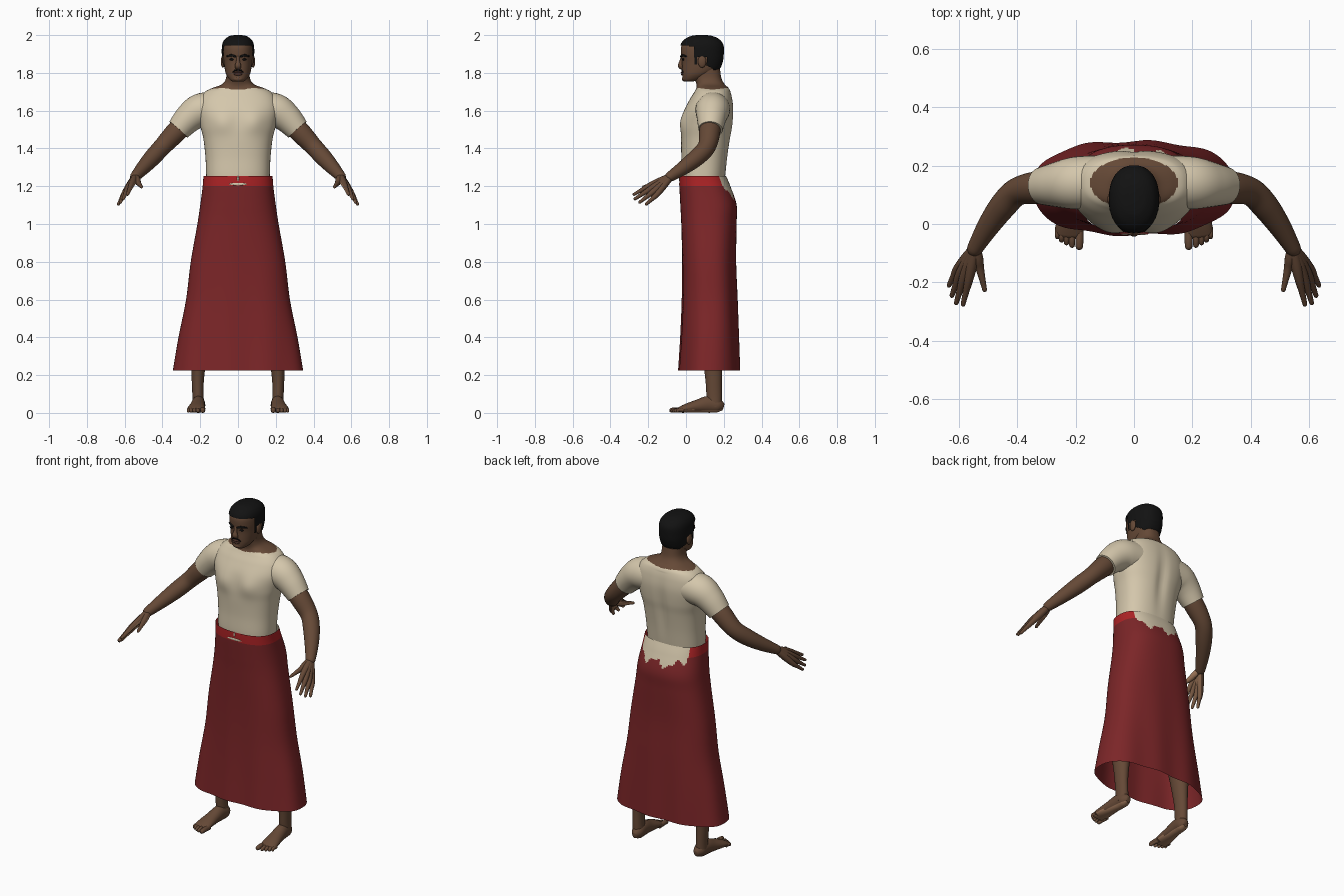
import bpy, bmesh, math
from mathutils import Vector, Matrix

cube = bpy.data.objects.get("Cube")
if cube:
    bpy.data.objects.remove(cube, do_unlink=True)


def material(name, r, g, b):
    m = bpy.data.materials.new(name)
    m.use_nodes = True
    m.diffuse_color = (r, g, b, 1)
    m.node_tree.nodes["Principled BSDF"].inputs["Base Color"].default_value = (r, g, b, 1)
    return m


SKIN = material("brown skin", .13, .066, .037)
PALM = material("light palm skin", .34, .18, .1)
LIP = material("dark lip", .085, .036, .026)
HAIR = material("black hair", .006, .006, .006)
SHIRT = material("cream cloth", .66, .57, .41)
SKIRT = material("dark red cloth", .2, .019, .021)
BELT = material("bright red cloth", .42, .017, .019)


def smooth_keys(keys, steps):
    """Catmull-Rom interpolation through tuples of any length."""
    out = []
    for i in range(len(keys) - 1):
        a, b, c, d = (keys[max(i - 1, 0)], keys[i], keys[i + 1],
                      keys[min(i + 2, len(keys) - 1)])
        for s in range(steps):
            t = s / steps
            out.append([q + t / 2 * (r - p + t * (2 * p - 5 * q + 4 * r - e
                        + t * (3 * (q - r) + e - p)))
                        for p, q, r, e in zip(a, b, c, d)])
    return out + [list(keys[-1])]


def finish(name, bm, mats, rule=None, mirror=False):
    me = bpy.data.meshes.new(name)
    bm.to_mesh(me)
    bm.free()
    for m in mats:
        me.materials.append(m)
    for p in me.polygons:
        p.use_smooth = True
        if rule:
            p.material_index = rule(p.center, p.normal)
    me.set_sharp_from_angle(angle=math.radians(55))
    ob = bpy.data.objects.new(name, me)
    bpy.context.scene.collection.objects.link(ob)
    if mirror:
        mod = ob.modifiers.new("Mirror", 'MIRROR')
        mod.use_mirror_merge = False
    return ob


def skin_rings(bm, rings, caps=True):
    rows = [[bm.verts.new(co) for co in ring] for ring in rings]
    n = len(rows[0])
    for a, b in zip(rows, rows[1:]):
        for j in range(n):
            k = (j + 1) % n
            bm.faces.new((a[j], a[k], b[k], b[j]))
    if caps:
        bm.faces.new(rows[0][::-1])
        bm.faces.new(rows[-1])


def loft(name, keys, mats, power=2.4, n=64, steps=6, caps=True, rule=None,
         warp=None, keep=None, mirror=False):
    """Stack of horizontal rounded sections: z, half width, front y, back y, centre x."""
    rings = []
    for z, rx, front, back, cx in smooth_keys([(*k, 0)[:5] for k in keys], steps):
        ring = []
        for j in range(n):
            a = math.tau * j / n
            c, s = math.cos(a), math.sin(a)
            x = math.copysign(abs(c) ** (2 / power), c)
            y = math.copysign(abs(s) ** (2 / power), s)
            co = Vector((cx + rx * x, (front + back) / 2 + (back - front) / 2 * y, z))
            ring.append(warp(co) if warp else co)
        rings.append(ring)
    bm = bmesh.new()
    skin_rings(bm, rings, caps)
    if keep:
        drop = [f for f in bm.faces if not keep(f.calc_center_median())]
        bmesh.ops.delete(bm, geom=drop, context='FACES')
    return finish(name, bm, mats, rule, mirror)


def tubes(name, paths, mats, up=(0, 0, 1), n=20, steps=6, tip=True, rule=None, mirror=True):
    """Round limbs along paths of x, y, z, side radius, up radius."""
    bm = bmesh.new()
    for path in paths:
        pts = smooth_keys([k if len(k) == 5 else (*k, k[3]) for k in path], steps)
        if tip:
            end = pts[-1]
            d = (Vector(end[:3]) - Vector(pts[-2][:3])).normalized()
            for ahead, size in ((.5, .85), (.85, .5)):
                c = Vector(end[:3]) + d * end[4] * ahead
                pts.append([*c, end[3] * size, end[4] * size])
        rings = []
        for i, p in enumerate(pts):
            d = Vector(pts[min(i + 1, len(pts) - 1)][:3]) - Vector(pts[max(i - 1, 0)][:3])
            side = d.cross(Vector(up)).normalized()
            over = side.cross(d).normalized()
            rings.append([Vector(p[:3]) + side * p[3] * math.cos(math.tau * j / n)
                          - over * p[4] * math.sin(math.tau * j / n) for j in range(n)])
        skin_rings(bm, rings)
    return finish(name, bm, mats, rule, mirror)


def blob(name, place, size, mat, mirror=True):
    bm = bmesh.new()
    bmesh.ops.create_uvsphere(bm, u_segments=20, v_segments=12, radius=1,
                              matrix=Matrix.LocRotScale(place, None, size))
    return finish(name, bm, [mat], None, mirror)


def bump(x, width):
    return math.exp(-(x / width) ** 2)


# Torso, neckline and neck
def muscles(v):
    if v.y < .1:
        v.y -= .016 * bump(abs(v.x) - .085, .06) * bump(v.z - 1.54, .06)
    elif v.z < 1.7:
        v.y -= .012 * bump(v.x, .03) * bump(v.z - 1.48, .15)
    return v


def neckline(c, normal):
    return int(c.z > 1.68 and (c.x / .15) ** 2 + ((c.y - .14) / .088) ** 2 < 1 or c.z > 1.735)


loft("shirt_torso_and_neck", [
    (1.19, .165, -.02, .2), (1.25, .168, -.028, .208), (1.35, .172, -.025, .22),
    (1.45, .183, -.026, .235), (1.52, .2, -.022, .247), (1.6, .215, -.008, .252),
    (1.66, .205, .02, .246), (1.7, .175, .045, .236), (1.72, .135, .055, .225),
    (1.74, .085, .055, .205), (1.77, .064, .045, .188), (1.82, .06, .03, .18)],
    [SHIRT, SKIN], n=96, steps=8, rule=neckline, warp=muscles)

# Sleeves and arms
tubes("sleeves", [[(.12, .145, 1.61, .09), (.2, .14, 1.6, .09),
                   (.26, .135, 1.56, .078), (.315, .13, 1.5, .064)]],
      [SHIRT], n=32, tip=False)
tubes("arms", [[(.27, .13, 1.545, .054), (.33, .125, 1.485, .056), (.4, .11, 1.41, .048),
                (.45, .06, 1.355, .046), (.5, -.01, 1.3, .038), (.545, -.085, 1.25, .027)]],
      [SKIN], n=28)

# Hands: each finger runs from the wrist over its knuckle to the tip
wrist = Vector((.543, -.08, 1.252))
fingers = [((.565, -.19, 1.205), (.585, -.275, 1.157)), ((.585, -.19, 1.185), (.608, -.27, 1.133)),
           ((.598, -.175, 1.17), (.623, -.245, 1.115)), ((.605, -.155, 1.155), (.633, -.21, 1.105)),
           ((.528, -.15, 1.218), (.511, -.225, 1.196))]
paths = []
for knuckle, end in fingers:
    k, e = Vector(knuckle), Vector(end)
    paths.append([(*wrist, .018), (*wrist.lerp(k, .55), .019), (*k, .015),
                  (*k.lerp(e, .5), .011), (*e, .008)])
palm_side = Vector((-.8, 0, -.6))
tubes("hands", paths, [SKIN, PALM], n=14, rule=lambda c, nor: int(nor.dot(palm_side) > .5))


# Skirt with waistband, and the shirt tail hanging over it at the back
def cloth(c, normal):
    ragged = 1.15 + .018 * math.sin(c.x * 48) + .01 * math.sin(c.x * 110 + 1)
    if c.y > .1 and abs(c.x) < .15 and c.z > ragged + .6 * max(0, abs(c.x) - .09):
        return 2
    return int(c.z > 1.2)


def folds(v):
    low = max(0, 1 - v.z)
    v.y += .006 * low * math.sin(v.x * 30)
    return v


loft("skirt", [
    (.225, .345, -.038, .283), (.4, .315, -.028, .278), (.6, .275, -.021, .272),
    (.8, .25, -.02, .265), (1, .215, -.025, .268), (1.1, .2, -.03, .268),
    (1.2, .187, -.035, .235), (1.255, .183, -.035, .212)],
    [SKIRT, BELT, SHIRT], power=2.5, n=120, steps=12, caps=False, rule=cloth, warp=folds)

# Cream gap in the waistband
for part, place, size in (("waistband_gap", (0, -.035, 1.211), (.048, .003, .007)),
                          ("waistband_slit", (0, -.035, 1.24), (.005, .003, .014))):
    blob(part, place, size, SHIRT, mirror=False)

# Legs, feet and toes
loft("legs", [(.03, .032, .115, .19, .21), (.1, .03, .108, .19, .212), (.2, .034, .1, .19, .212),
              (.4, .052, .07, .2, .2), (.7, .07, .04, .21, .15), (1, .085, .02, .22, .1)],
     [SKIN], power=2, n=28, mirror=True)
feet = [[(.205, .198, .03, .015, .018), (.207, .17, .038, .033, .037), (.21, .12, .045, .036, .045),
         (.215, .06, .035, .04, .035), (.22, 0, .024, .047, .024), (.222, -.035, .016, .047, .015)]]
for x, y, r in ((.187, -.077, .014), (.212, -.072, .011), (.231, -.064, .01),
                (.248, -.055, .01), (.262, -.044, .009)):
    feet.append([(x, -.01, .014, r), (x, y / 2 - .015, .016, r), (x, y, r, r * .9)])
tubes("feet", feet, [SKIN, PALM], n=18, rule=lambda c, nor: int(nor.z < -.6))

# Head and cropped hair
skull = [(1.755, .03, -.01, .04), (1.765, .045, -.018, .08), (1.79, .062, -.02, .13),
         (1.82, .07, -.021, .17), (1.86, .075, -.021, .187), (1.9, .078, -.027, .192),
         (1.94, .076, -.025, .19), (1.97, .062, -.003, .168), (1.987, .036, .03, .133),
         (1.992, .01, .06, .1)]
loft("head", skull, [SKIN], power=2.25)


def hairline(c):
    if c.y < .045:
        return c.z > 1.945 - .2 * max(0, c.y)
    if c.y < .11:
        return c.z > (1.845 if c.y < .06 else 1.885)
    return c.z > 1.84 - .6 * (c.y - .11)


g = .008
loft("hair", [(z + (g if z > 1.93 else 0), w + g, f - g / 2, b + g) for z, w, f, b in skull[2:]],
     [HAIR], power=2.25, n=96, steps=10, keep=hairline)

# Face
blob("ears", (.08, .085, 1.86), (.011, .022, .033), SKIN)
blob("eyes", (.032, -.014, 1.872), (.013, .007, .006), HAIR)
blob("lower_lip", (0, -.018, 1.793), (.024, .009, .007), LIP, mirror=False)
blob("upper_lip", (0, -.019, 1.803), (.026, .009, .006), LIP, mirror=False)
blob("chin", (0, -.01, 1.769), (.026, .012, .014), SKIN, mirror=False)
tubes("nose", [[(0, -.018, 1.89, .008), (0, -.025, 1.86, .01),
                (0, -.029, 1.838, .017, .014), (0, -.022, 1.826, .014, .01)]],
      [SKIN], up=(0, 1, 0), mirror=False)
tubes("eyebrows", [[(.012, -.026, 1.886, .005), (.035, -.02, 1.893, .006),
                    (.058, .001, 1.888, .004)]], [HAIR], n=12)
tubes("moustache", [[(.002, -.021, 1.815, .004), (.015, -.02, 1.814, .004),
                     (.028, -.014, 1.804, .003)]], [HAIR], n=10)
